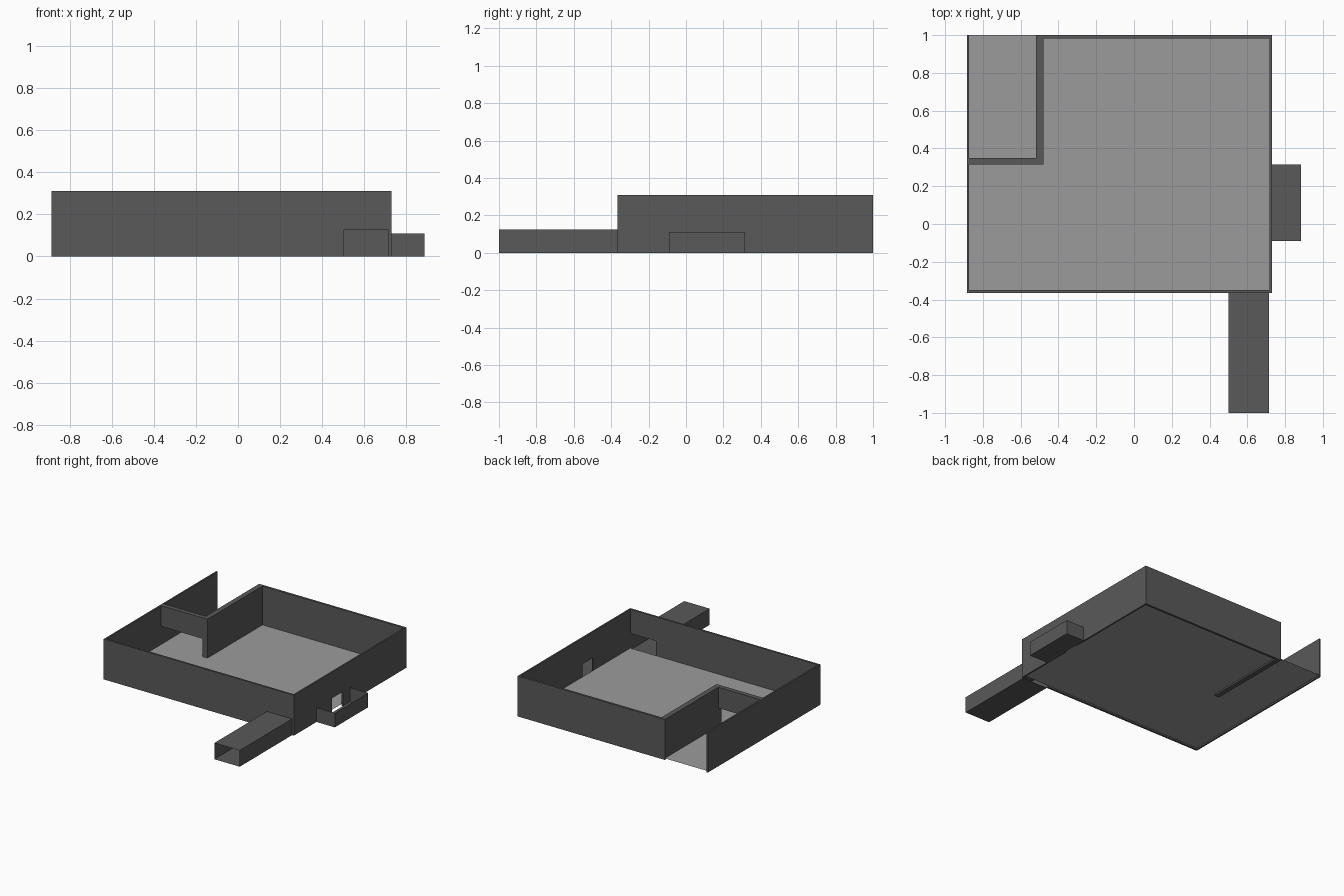
import bpy
import bmesh
from mathutils import Vector

cube = bpy.data.objects.get("Cube")
if cube:
    bpy.data.objects.remove(cube, do_unlink=True)


def material(name, grey):
    mat = bpy.data.materials.new(name)
    mat.use_nodes = True
    colour = (grey, grey, grey, 1)
    mat.diffuse_color = colour
    mat.node_tree.nodes["Principled BSDF"].inputs["Base Color"].default_value = colour
    return mat


DARK = material("dark grey", 0.1)
LIGHT = material("light grey", 0.33)


def finish(name, bm, mat):
    mesh = bpy.data.meshes.new(name)
    bm.to_mesh(mesh)
    bm.free()
    mesh.materials.append(mat)
    obj = bpy.data.objects.new(name, mesh)
    bpy.context.collection.objects.link(obj)
    return obj


def wall(name, along, span, across, top=0.31, door=None, door_top=0):
    """Upright wall: an elevation outline with an optional doorway, extruded."""
    a, b = span
    outline = [(a, 0)]
    if door:
        c, d = door
        outline += [(c, 0), (c, door_top), (d, door_top), (d, 0)]
    outline += [(b, 0), (b, top), (a, top)]
    near, far = across

    def place(u, z):
        return (u, near, z) if along == "x" else (near, u, z)

    bm = bmesh.new()
    face = bm.faces.new([bm.verts.new(place(u, z)) for u, z in outline])
    shift = Vector((0, far - near, 0)) if along == "x" else Vector((far - near, 0, 0))
    new = bmesh.ops.extrude_face_region(bm, geom=[face], use_keep_orig=True)["geom"]
    bmesh.ops.translate(bm, vec=shift, verts=[v for v in new if isinstance(v, bmesh.types.BMVert)])
    bmesh.ops.recalc_face_normals(bm, faces=bm.faces)
    return finish(name, bm, DARK)


def box(name, low, high, mat, open_sides=()):
    """Box between two corners, with the sides facing open_sides removed."""
    low, high = Vector(low), Vector(high)
    bm = bmesh.new()
    bmesh.ops.create_cube(bm, size=1)
    for v in bm.verts:
        v.co = [l + (c + 0.5) * (h - l) for c, l, h in zip(v.co, low, high)]
    bm.normal_update()
    gone = [f for f in bm.faces if any(f.normal.dot(Vector(s)) > 0.9 for s in open_sides)]
    bmesh.ops.delete(bm, geom=gone, context="FACES")
    return finish(name, bm, mat)


# Main extents
LEFT, RIGHT, FRONT, BACK = -0.885, 0.73, -0.365, 1.0
THIN = 0.012
IN_L, IN_R = LEFT + THIN, RIGHT - THIN
INNER_A, INNER_B = -0.52, -0.48

# Floor sheet, slightly raised
bm = bmesh.new()
corners = [(IN_L, FRONT + 0.015), (IN_R, FRONT + 0.015), (IN_R, BACK), (IN_L, BACK)]
bm.faces.new([bm.verts.new((x, y, 0.012)) for x, y in corners])
finish("floor", bm, LIGHT)

# Outer walls
wall("west_wall", "y", (FRONT, BACK), (LEFT, IN_L))
wall("east_wall", "y", (FRONT, BACK), (IN_R, RIGHT), door=(0.10, 0.23), door_top=0.11)
wall("front_wall", "x", (IN_L, IN_R), (FRONT, FRONT + 0.015), door=(0.50, 0.715), door_top=0.125)
wall("back_wall", "x", (INNER_B, IN_R), (BACK - 0.017, BACK))

# Inner corner: full wall and a lintel over the wide opening
wall("inner_wall", "y", (0.315, BACK), (INNER_A, INNER_B))
box("inner_lintel", (IN_L, 0.315, 0.15), (INNER_A, 0.35, 0.31), DARK)

# Entrance tunnel, open at both ends
box("entrance_tunnel", (0.50, -1, 0), (0.715, FRONT, 0.125), DARK, [(0, 1, 0), (0, -1, 0)])

# Side tray, open at the top and against the wall
box("side_tray", (RIGHT, -0.09, 0), (0.885, 0.315, 0.11), DARK, [(0, 0, 1), (-1, 0, 0)])
